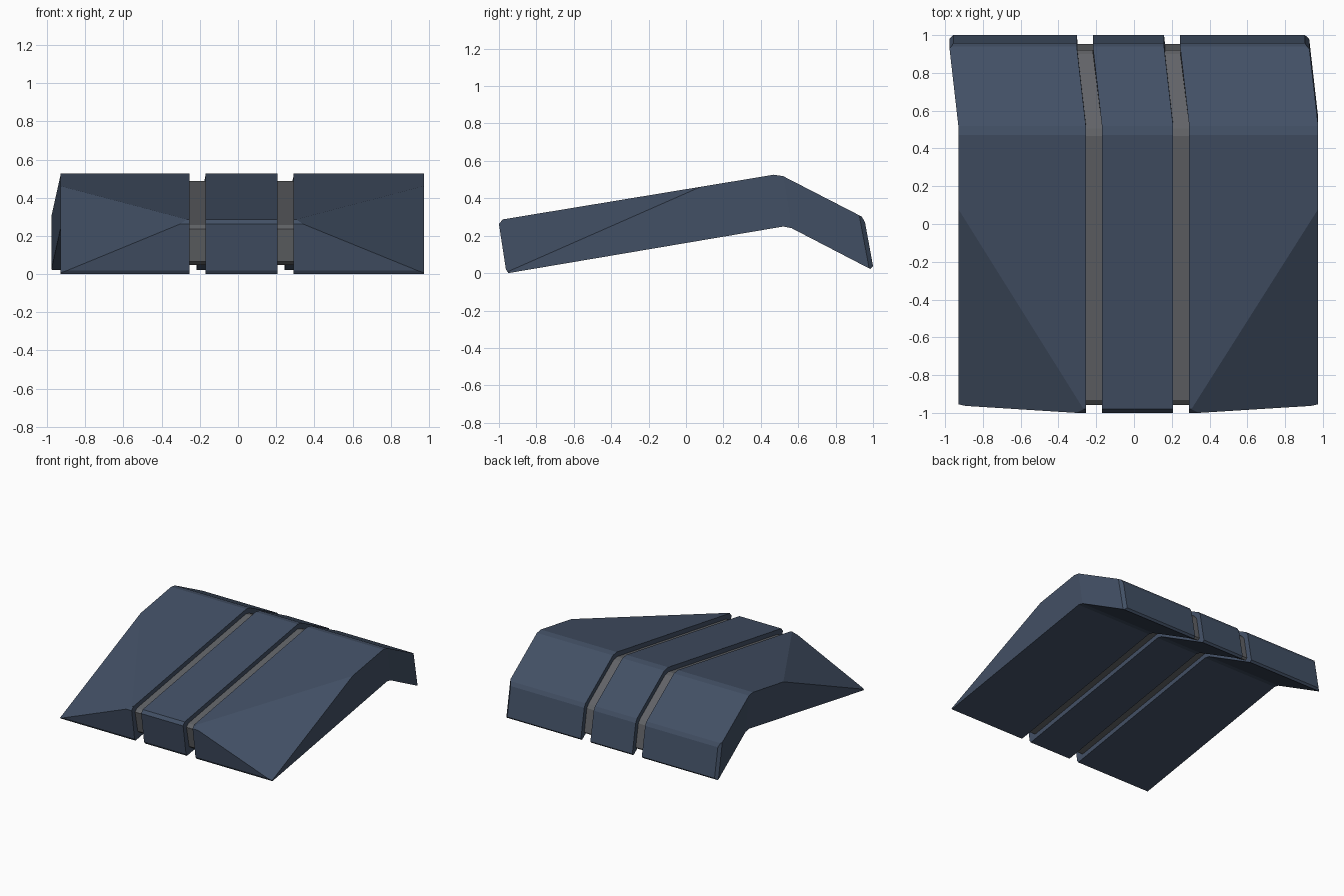
import bpy, bmesh
from mathutils import Vector

if "Cube" in bpy.data.objects:
    bpy.data.objects.remove(bpy.data.objects["Cube"])

# Bent side profiles (y, z); points 4-7 are the drooping rear end
SHELL = [(-1.0, .262), (-.98, .287), (.47, .526), (.52, .518), (.94, .302), (.957, .272),
         (1.0, .037), (.985, .022), (.565, .24), (.52, .249), (-.95, 0), (-.963, .02)]
CORE = [(-.957, .235), (-.932, .258), (.465, .488), (.505, .48), (.90, .282), (.92, .255),
        (.953, .072), (.938, .058), (.575, .28), (.53, .288), (-.90, .048), (-.922, .066)]
SKEW = -.048  # sideways drift of the rear end


def material(name, color):
    m = bpy.data.materials.new(name)
    m.diffuse_color = (*color, 1)
    m.use_nodes = True
    m.node_tree.nodes["Principled BSDF"].inputs["Base Color"].default_value = m.diffuse_color
    return m


BLUE = material("blue_armour", (.055, .08, .13))
GREY = material("grey_core", (.12, .125, .135))


def cut(bm, point, normal):
    r = bmesh.ops.bisect_plane(bm, geom=bm.verts[:] + bm.edges[:] + bm.faces[:], dist=1e-5,
                               plane_co=point, plane_no=normal, clear_outer=True)
    edges = [e for e in r["geom_cut"] if isinstance(e, bmesh.types.BMEdge) and e.is_boundary]
    bmesh.ops.holes_fill(bm, edges=edges, sides=0)


def slab(name, profile, x0, x1, mat, side=0):
    bm = bmesh.new()
    n = len(profile)
    rows = [[bm.verts.new((x + (SKEW if 4 <= i <= 7 else 0), y, z))
             for i, (y, z) in enumerate(profile)] for x in (x0, x1)]
    for i in range(n):
        j = (i + 1) % n
        bm.faces.new((rows[0][i], rows[0][j], rows[1][j], rows[1][i]))
    for row in rows:  # side walls, split at the bend
        bm.faces.new([row[i] for i in (0, 1, 2, 3, 8, 9, 10, 11)])
        bm.faces.new([row[i] for i in (3, 4, 5, 6, 7, 8)])
    if side:
        outer, inner = (x1, x0) if side > 0 else (x0, x1)
        # sloping facet on the outer front corner
        a = Vector((inner + side * .015, -.975, .288))
        b = Vector((outer, -.957, .006))
        c = Vector((outer, .08, .462))
        normal = (a - b).cross(c - b).normalized()
        if normal.dot(Vector((outer, -.98, .287)) - b) < 0:
            normal.negate()
        cut(bm, b, normal)
        # small chamfer on the outer rear corner
        cut(bm, Vector((outer + SKEW - side * .022, .957, .272)),
            Vector((side, .98, .18)).normalized())
    bmesh.ops.recalc_face_normals(bm, faces=bm.faces[:])
    me = bpy.data.meshes.new(name)
    bm.to_mesh(me)
    bm.free()
    me.materials.append(mat)
    ob = bpy.data.objects.new(name, me)
    bpy.context.collection.objects.link(ob)
    return ob


# Three armour panels over a recessed core that shows in the grooves
slab("left_panel", SHELL, -.93, -.255, BLUE, -1)
slab("middle_panel", SHELL, -.17, .207, BLUE)
slab("right_panel", SHELL, .292, .975, BLUE, 1)
slab("left_groove_core", CORE, -.257, -.168, GREY)
slab("right_groove_core", CORE, .205, .294, GREY)
